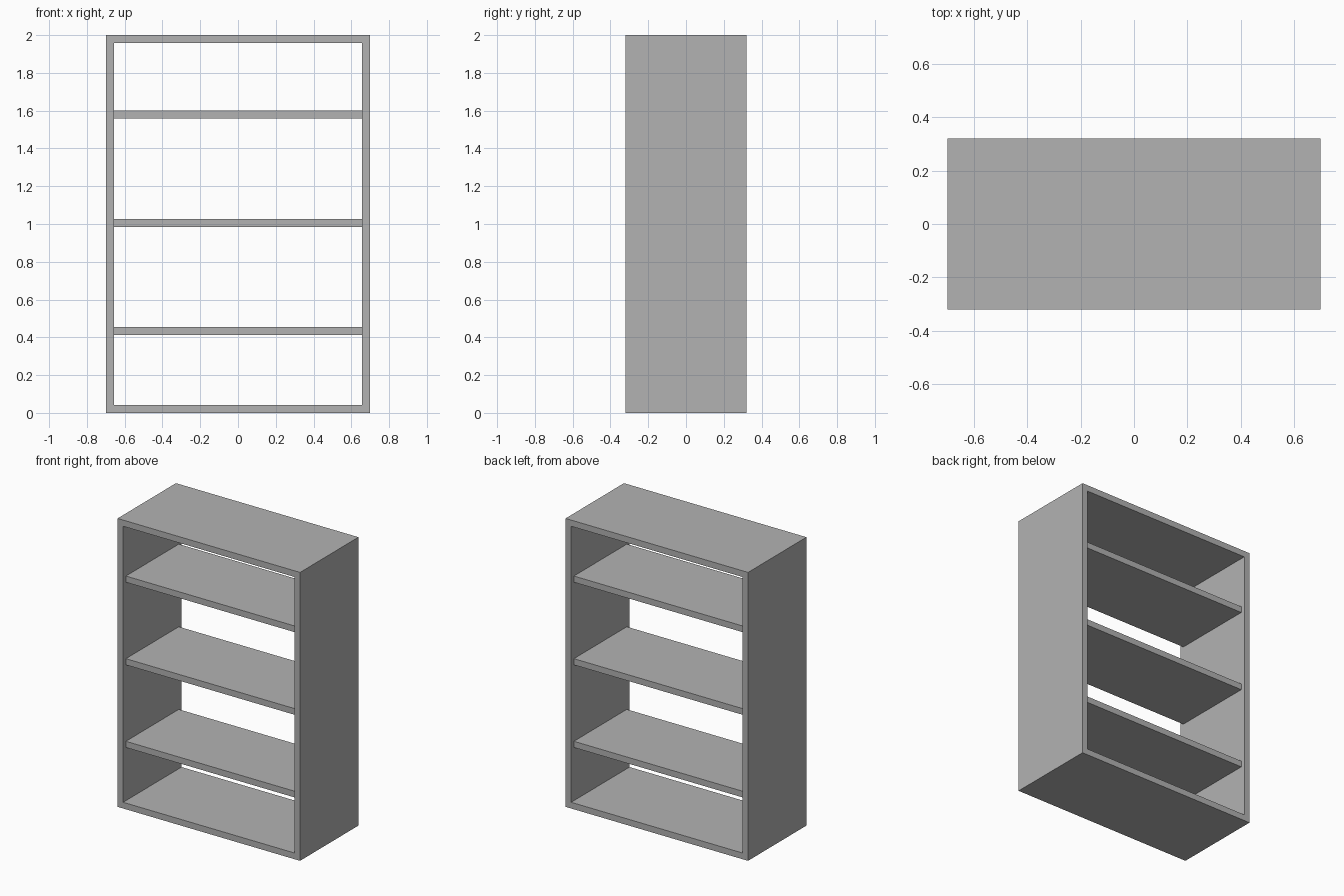
import bpy
import bmesh

cube = bpy.data.objects.get("Cube")
if cube:
    bpy.data.objects.remove(cube, do_unlink=True)

HALF_W, HALF_D, HEIGHT = 0.70, 0.32, 2.0
BOARD = 0.043          # board thickness
INSET = 0.03           # shelves sit back from both open faces

grey = bpy.data.materials.new("plain grey")
grey.use_nodes = True
colour = (0.448, 0.448, 0.448, 1)
grey.diffuse_color = colour
grey.node_tree.nodes["Principled BSDF"].inputs["Base Color"].default_value = colour


def add_object(name, bm):
    bmesh.ops.recalc_face_normals(bm, faces=bm.faces)
    mesh = bpy.data.meshes.new(name)
    bm.to_mesh(mesh)
    bm.free()
    mesh.materials.append(grey)
    obj = bpy.data.objects.new(name, mesh)
    bpy.context.collection.objects.link(obj)
    return obj


def rectangle(bm, margin):
    x, low, high = HALF_W - margin, margin, HEIGHT - margin
    corners = [(-x, low), (x, low), (x, high), (-x, high)]
    return [bm.verts.new((cx, -HALF_D, cz)) for cx, cz in corners]


# Outer frame: a rectangular ring extruded from front to back, open both sides
bm = bmesh.new()
outer, inner = rectangle(bm, 0), rectangle(bm, BOARD)
for i in range(4):
    j = (i + 1) % 4
    bm.faces.new((outer[i], outer[j], inner[j], inner[i]))
ring = bmesh.ops.extrude_face_region(bm, geom=bm.faces[:], use_keep_orig=True)
moved = [v for v in ring["geom"] if isinstance(v, bmesh.types.BMVert)]
bmesh.ops.translate(bm, verts=moved, vec=(0, 2 * HALF_D, 0))
add_object("frame", bm)

# Three evenly spaced shelves between the sides
for name, z in (("lower_shelf", 0.433), ("middle_shelf", 1.006), ("upper_shelf", 1.579)):
    bm = bmesh.new()
    bmesh.ops.create_cube(bm, size=1)
    bmesh.ops.scale(bm, verts=bm.verts,
                    vec=(2 * (HALF_W - BOARD), 2 * (HALF_D - INSET), BOARD))
    add_object(name, bm).location.z = z
